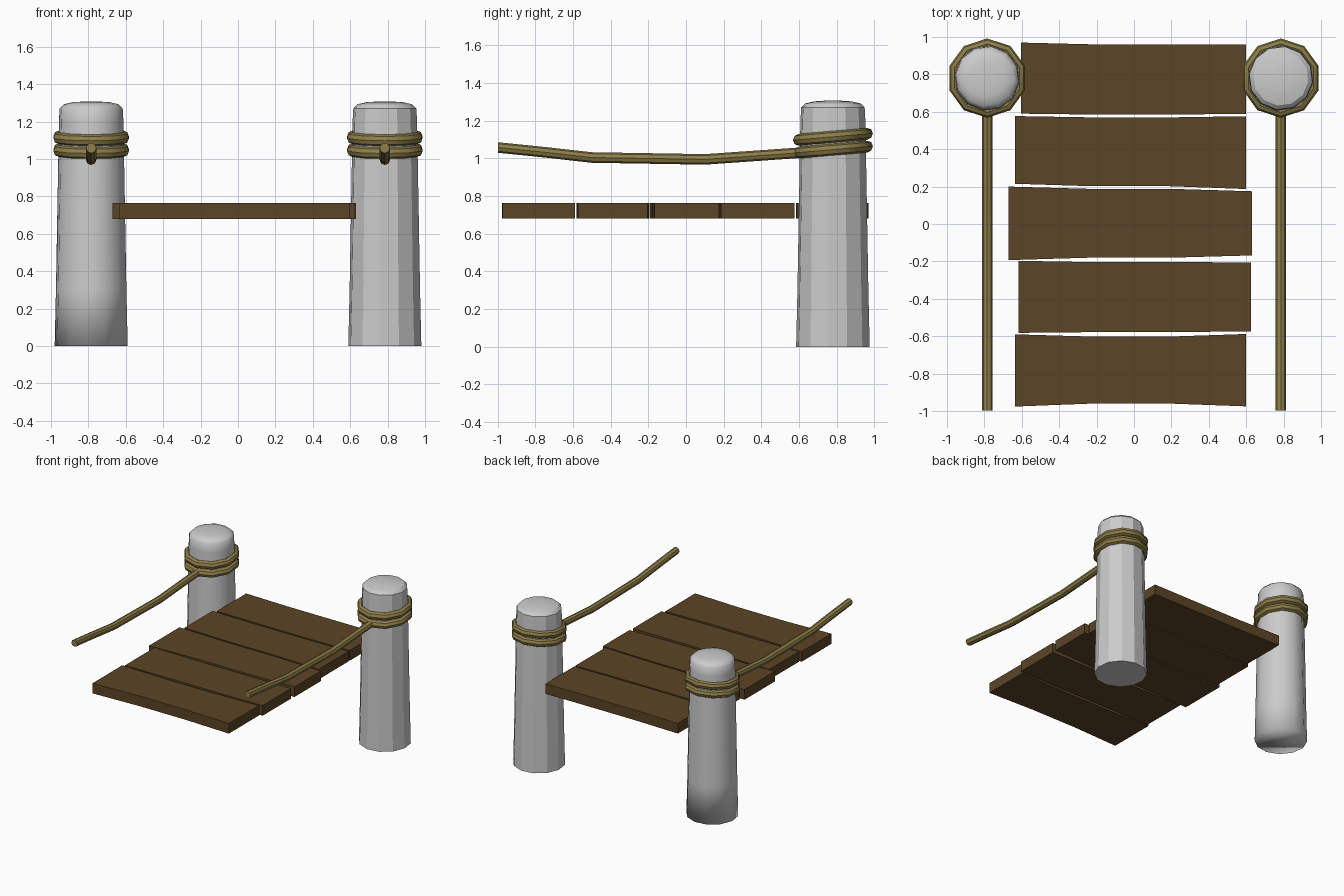
import bpy, bmesh
from math import sin, cos, pi, radians

if "Cube" in bpy.data.objects:
    bpy.data.objects.remove(bpy.data.objects["Cube"])


def material(name, rgb):
    m = bpy.data.materials.new(name)
    m.diffuse_color = (*rgb, 1)
    m.use_nodes = True
    m.node_tree.nodes["Principled BSDF"].inputs["Base Color"].default_value = m.diffuse_color
    return m


WOOD = material("dark_wood", (0.105, 0.058, 0.02))
ROPE = material("rope_fibre", (0.27, 0.21, 0.065))
PX, PY = 0.785, 0.78


def finish(name, bm, mat=None, angle=None):
    bmesh.ops.recalc_face_normals(bm, faces=bm.faces)
    me = bpy.data.meshes.new(name)
    bm.to_mesh(me)
    bm.free()
    ob = bpy.data.objects.new(name, me)
    bpy.context.collection.objects.link(ob)
    if mat:
        me.materials.append(mat)
    if angle is not None:
        bpy.ops.object.select_all(action='DESELECT')
        ob.select_set(True)
        bpy.context.view_layer.objects.active = ob
        bpy.ops.object.shade_smooth_by_angle(angle=radians(angle))
    return ob


def skin(bm, rings, closed=False):
    """Bridge rings of points; cap the ends unless the chain is closed."""
    vs = [[bm.verts.new(p) for p in r] for r in rings]
    n = len(vs[0])
    pairs = list(zip(vs, vs[1:])) + ([(vs[-1], vs[0])] if closed else [])
    for a, b in pairs:
        for i in range(n):
            j = (i + 1) % n
            bm.faces.new((a[i], a[j], b[j], b[i]))
    if not closed:
        bm.faces.new(vs[0][::-1])
        bm.faces.new(vs[-1])


def post(name, x, angle):
    bm = bmesh.new()
    profile = [(0.197, 0), (0.190, 0.3), (0.174, 1.2), (0.170, 1.27),
               (0.148, 1.292), (0.10, 1.303), (0.04, 1.307)]
    skin(bm, [[(x + r * cos(radians(22.5 + 30 * i)), PY + r * sin(radians(22.5 + 30 * i)), z)
               for i in range(12)] for r, z in profile])
    finish(name, bm, angle=angle)


def rope_ring(name, x, z):
    # ten-sided loop tilted down towards the front
    bm = bmesh.new()
    rings = []
    for i in range(10):
        a = pi / 2 + i * pi / 5
        ring = []
        for k in range(8):
            t = k * pi / 4
            r = 0.183 + 0.029 * cos(t)
            y = r * sin(a)
            ring.append((x + r * cos(a), PY + y, z + 0.085 * y + 0.031 * sin(t)))
        rings.append(ring)
    skin(bm, rings, closed=True)
    finish(name, bm, ROPE, 40)


def hand_rope(name, x):
    bm = bmesh.new()
    path = [(-0.997, 1.058), (-0.75, 1.033), (-0.5, 1.005), (0.1, 0.995),
            (0.6, 1.03), (0.68, 1.04)]
    skin(bm, [[(x + 0.028 * cos(k * pi / 4), y, z + 0.028 * sin(k * pi / 4))
               for k in range(8)] for y, z in path])
    finish(name, bm, ROPE, 40)


def plank(name, x0, x1, back, front):
    # back and front edges given as y at left, middle and right
    bm = bmesh.new()
    xs = [x0, x0 + (x1 - x0) / 3, x0 + (x1 - x0) * 2 / 3, x1]
    rings = []
    for x, i in zip(xs, (0, 1, 1, 2)):
        f, b = front[i], back[i]
        rings.append([(x, f, 0.68), (x, b, 0.68), (x, b, 0.763), (x, f, 0.763)])
    skin(bm, rings)
    finish(name, bm, WOOD)


# Posts: the left one is smooth, the right one faceted
post("post_left", -PX, 180)
post("post_right", PX, 28)

# Rope wraps and hand ropes
for side, s in (("left", -1), ("right", 1)):
    rope_ring("upper_wrap_" + side, s * PX, 1.115)
    rope_ring("lower_wrap_" + side, s * PX, 1.047)
    hand_rope("hand_rope_" + side, s * PX)

# Deck planks, back to front
deck = [
    (-0.605, 0.60, (0.970, 0.960, 0.961), (0.590, 0.585, 0.589)),
    (-0.635, 0.60, (0.577, 0.570, 0.576), (0.215, 0.202, 0.187)),
    (-0.670, 0.63, (0.200, 0.188, 0.175), (-0.193, -0.180, -0.168)),
    (-0.618, 0.625, (-0.197, -0.204, -0.205), (-0.582, -0.578, -0.574)),
    (-0.635, 0.60, (-0.590, -0.602, -0.588), (-0.976, -0.960, -0.975)),
]
for n, d in enumerate(deck):
    plank("plank_%d" % (n + 1), *d)
